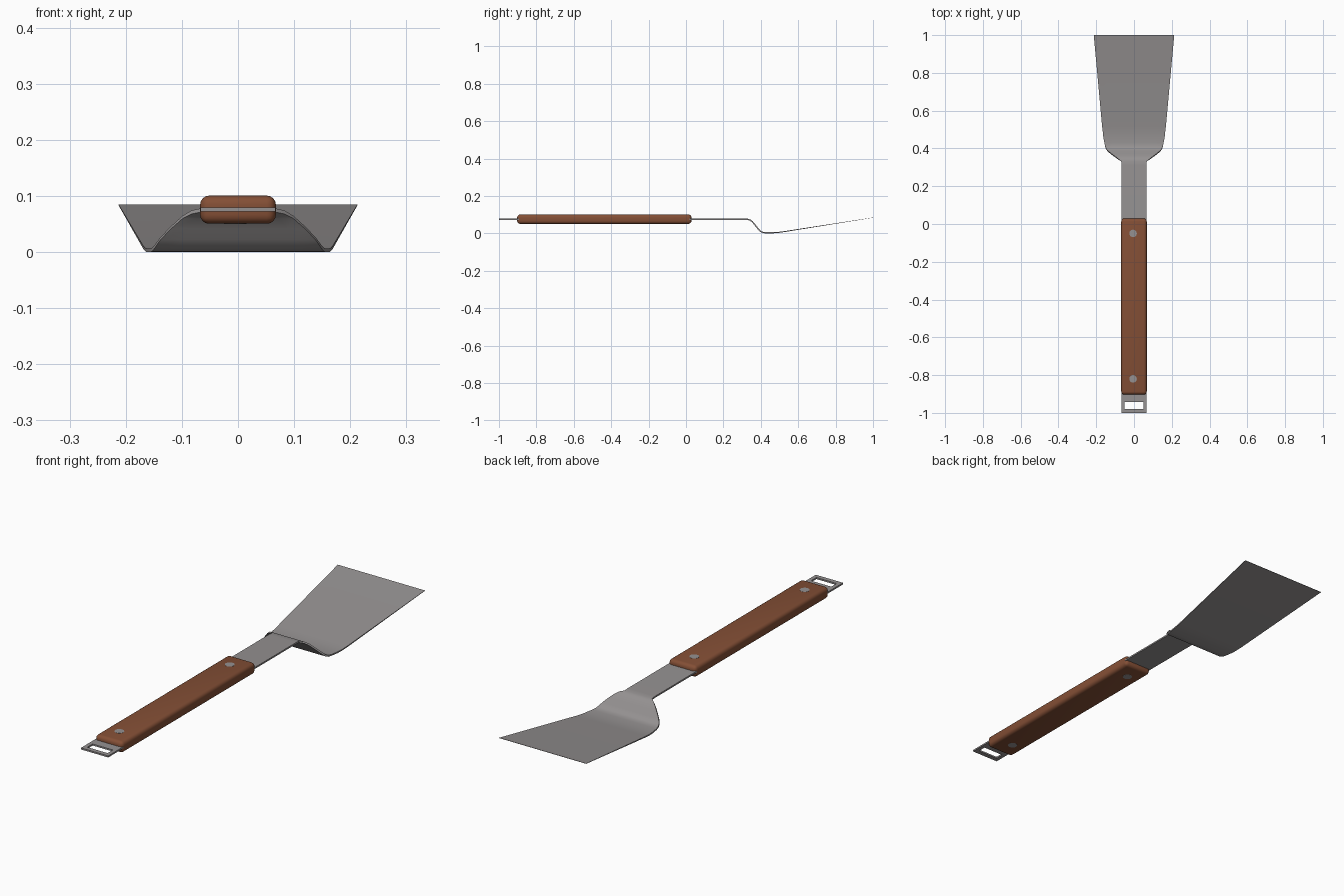
import bpy, bmesh, math
from mathutils import Vector

if "Cube" in bpy.data.objects:
    bpy.data.objects.remove(bpy.data.objects["Cube"])


def material(name, rgb):
    m = bpy.data.materials.new(name)
    m.diffuse_color = (*rgb, 1)
    m.use_nodes = True
    m.node_tree.nodes["Principled BSDF"].inputs["Base Color"].default_value = m.diffuse_color
    return m


STEEL = material("brushed steel", (0.30, 0.285, 0.285))
WOOD = material("brown wood", (0.23, 0.078, 0.036))


def add_object(name, bm, mat):
    bmesh.ops.recalc_face_normals(bm, faces=bm.faces[:])
    me = bpy.data.meshes.new(name)
    bm.to_mesh(me)
    bm.free()
    me.materials.append(mat)
    ob = bpy.data.objects.new(name, me)
    bpy.context.collection.objects.link(ob)
    bpy.ops.object.select_all(action='DESELECT')
    ob.select_set(True)
    bpy.context.view_layer.objects.active = ob
    bpy.ops.object.shade_smooth_by_angle(angle=math.radians(35))
    return ob


# Steel sheet: stations of (y, half width, centre height, thickness)
W, T = 0.0665, 0.007
stations = [
    (-1.0, W, .076, T), (-.98, W, .076, T), (-.943, W, .076, T),
    (.31, W, .076, T), (.332, W, .0745, T), (.343, .083, .071, T),
    (.355, .099, .062, T), (.370, .119, .044, T), (.385, .138, .0245, T),
    (.398, .148, .0105, T), (.412, .153, .0045, T), (.43, .157, .003, .006),
    (.465, .163, .0032, .006), (.49, .1655, .0045, .0055), (.52, .169, .0085, .005),
    (1.0, .213, .0842, .0012),
]
SLOT = 1  # the cell after this station is left open in the middle

bm = bmesh.new()
layers = {1: [], -1: []}
for i, (y, hw, z, t) in enumerate(stations):
    a, b = stations[max(i - 1, 0)], stations[min(i + 1, len(stations) - 1)]
    n = Vector((0, a[2] - b[2], b[0] - a[0])).normalized()
    for side, rows in layers.items():
        rows.append([bm.verts.new(Vector((x, y, z)) + n * side * t / 2)
                     for x in (-hw, -hw * .74, hw * .74, hw)])
pair = {}
for ru, rl in zip(layers[1], layers[-1]):
    pair.update(zip(ru, rl))
for i in range(len(stations) - 1):
    for j in range(3):
        if i == SLOT and j == 1:
            continue
        r, s = layers[1][i], layers[1][i + 1]
        quad = [r[j], r[j + 1], s[j + 1], s[j]]
        bm.faces.new(quad)
        bm.faces.new([pair[v] for v in reversed(quad)])
# Close the rims of the sheet and of the hanging slot
for e in [e for e in bm.edges if e.is_boundary and e.verts[0] in pair]:
    a, b = e.verts
    bm.faces.new((a, b, pair[b], pair[a]))
add_object("blade_and_tang", bm, STEEL)

# Wooden grip: block with rounded edges
bm = bmesh.new()
bmesh.ops.create_cube(bm, size=1)
bmesh.ops.scale(bm, vec=(.135, .932, .05), verts=bm.verts)
bmesh.ops.translate(bm, vec=(0, -.437, .0755), verts=bm.verts)
bmesh.ops.bevel(bm, geom=bm.edges[:], offset=.016, segments=4, profile=.5,
                affect='EDGES', clamp_overlap=True)
add_object("wooden_grip", bm, WOOD)

# Rivets through the grip
for name, y in (("front_rivet", -.05), ("rear_rivet", -.82)):
    bm = bmesh.new()
    bmesh.ops.create_cone(bm, cap_ends=True, segments=20, radius1=.02,
                          radius2=.02, depth=.051)
    bmesh.ops.translate(bm, vec=(-.005, y, .0755), verts=bm.verts)
    add_object(name, bm, STEEL)
